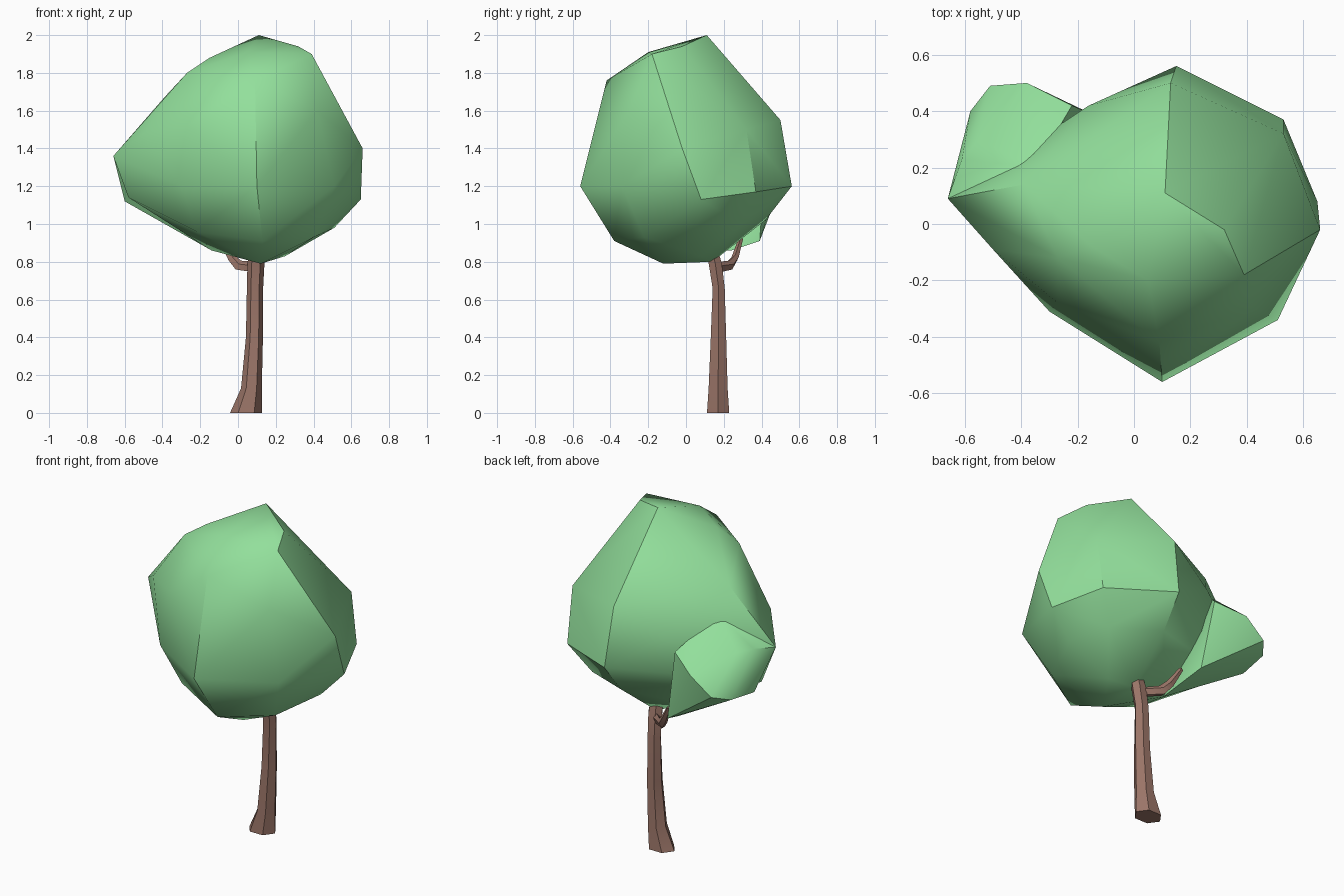
import bpy, bmesh, math


def material(name, color):
    m = bpy.data.materials.new(name)
    m.diffuse_color = color
    return m


LEAF = material("leaf_green", (0.29, 0.74, 0.33, 1))
BARK = material("bark_brown", (0.33, 0.18, 0.14, 1))


def finish(bm, name, mat, angle):
    bmesh.ops.recalc_face_normals(bm, faces=bm.faces[:])
    mesh = bpy.data.meshes.new(name)
    bm.to_mesh(mesh)
    bm.free()
    mesh.materials.append(mat)
    ob = bpy.data.objects.new(name, mesh)
    bpy.context.collection.objects.link(ob)
    bpy.ops.object.select_all(action='DESELECT')
    ob.select_set(True)
    bpy.context.view_layer.objects.active = ob
    bpy.ops.object.shade_smooth_by_angle(angle=math.radians(angle))
    return ob


def blob(name, points):
    """Faceted foliage clump wrapped around its corner points."""
    bm = bmesh.new()
    for p in points:
        bm.verts.new(p)
    bmesh.ops.convex_hull(bm, input=bm.verts[:])
    loose = [v for v in bm.verts if not v.link_faces]
    bmesh.ops.delete(bm, geom=loose, context='VERTS')
    return finish(bm, name, LEAF, 40)


def limb(name, sections, sides=6):
    """Loft of rings: each section is centre x, y, z, radius x, radius y, tilt about y."""
    bm = bmesh.new()
    rings = []
    for x, y, z, rx, ry, tilt in sections:
        ring = []
        for i in range(sides):
            a = 2 * math.pi * i / sides
            dx, dy = rx * math.cos(a), ry * math.sin(a)
            ring.append(bm.verts.new((x + dx * math.cos(tilt), y + dy,
                                      z + dx * math.sin(tilt))))
        rings.append(ring)
    for a, b in zip(rings, rings[1:]):
        for i in range(sides):
            j = (i + 1) % sides
            bm.faces.new((a[i], a[j], b[j], b[i]))
    bm.faces.new(rings[0])
    bm.faces.new(rings[-1])
    return finish(bm, name, BARK, 35)


# Main crown, listed meridian by meridian
blob("main_crown", [
    (0.11, 0.11, 2.0), (0.05, -0.20, 1.91), (-0.15, -0.08, 1.88),        # top
    (0.09, -0.42, 1.76), (0.10, -0.56, 1.20), (0.13, -0.38, 0.91),       # front
    (0.42, -0.30, 1.60), (0.51, -0.34, 1.20), (0.40, -0.22, 0.93),       # front right
    (0.39, -0.18, 1.90), (0.66, -0.02, 1.40), (0.65, 0.08, 1.13),        # right
    (0.51, 0.06, 0.98), (0.32, -0.02, 1.94),
    (0.53, 0.32, 1.50), (0.53, 0.37, 1.17), (0.42, 0.29, 1.0),           # back right
    (0.13, 0.50, 1.55), (0.15, 0.56, 1.20), (0.14, 0.42, 1.02),          # back
    (-0.16, 0.42, 1.40), (-0.39, 0.14, 1.67),                            # back left
    (-0.27, -0.12, 1.80), (-0.50, -0.09, 1.48), (-0.66, 0.09, 1.36),     # left
    (-0.58, 0.11, 1.14),
    (-0.27, -0.28, 1.52), (-0.30, -0.31, 1.20), (-0.22, -0.22, 0.96),    # front left
    (0.12, -0.12, 0.79), (0.11, 0.14, 0.80), (0.25, 0.08, 0.83),         # underside
    (-0.14, 0.08, 0.86),
])

# Smaller clump at the back left
blob("side_crown", [
    (-0.66, 0.09, 1.36), (-0.61, 0.23, 1.39), (-0.55, 0.30, 1.38),
    (-0.38, 0.50, 1.27), (-0.51, 0.49, 1.17), (-0.58, 0.40, 1.14),
    (-0.60, 0.21, 1.12), (-0.22, 0.42, 1.34), (-0.15, 0.39, 0.91),
    (-0.12, 0.24, 0.86), (-0.14, 0.08, 0.86), (-0.35, 0.20, 1.52),
])

# Leaning trunk with a flared foot
limb("trunk", [
    (0.043, 0.17, 0.00, 0.085, 0.068, 0),
    (0.071, 0.17, 0.13, 0.055, 0.058, 0),
    (0.087, 0.172, 0.40, 0.045, 0.047, 0),
    (0.090, 0.173, 0.66, 0.043, 0.037, 0),
    (0.095, 0.155, 0.79, 0.045, 0.040, 0),
    (0.10, 0.12, 0.95, 0.030, 0.028, 0),
])

# Bent side branch reaching into the smaller clump
limb("branch", [
    (0.08, 0.17, 0.77, 0.030, 0.025, math.pi / 2),
    (0.00, 0.23, 0.78, 0.030, 0.025, math.pi / 3),
    (-0.035, 0.26, 0.82, 0.024, 0.020, math.pi / 5),
    (-0.09, 0.29, 0.92, 0.013, 0.013, math.pi / 6),
], sides=5)
